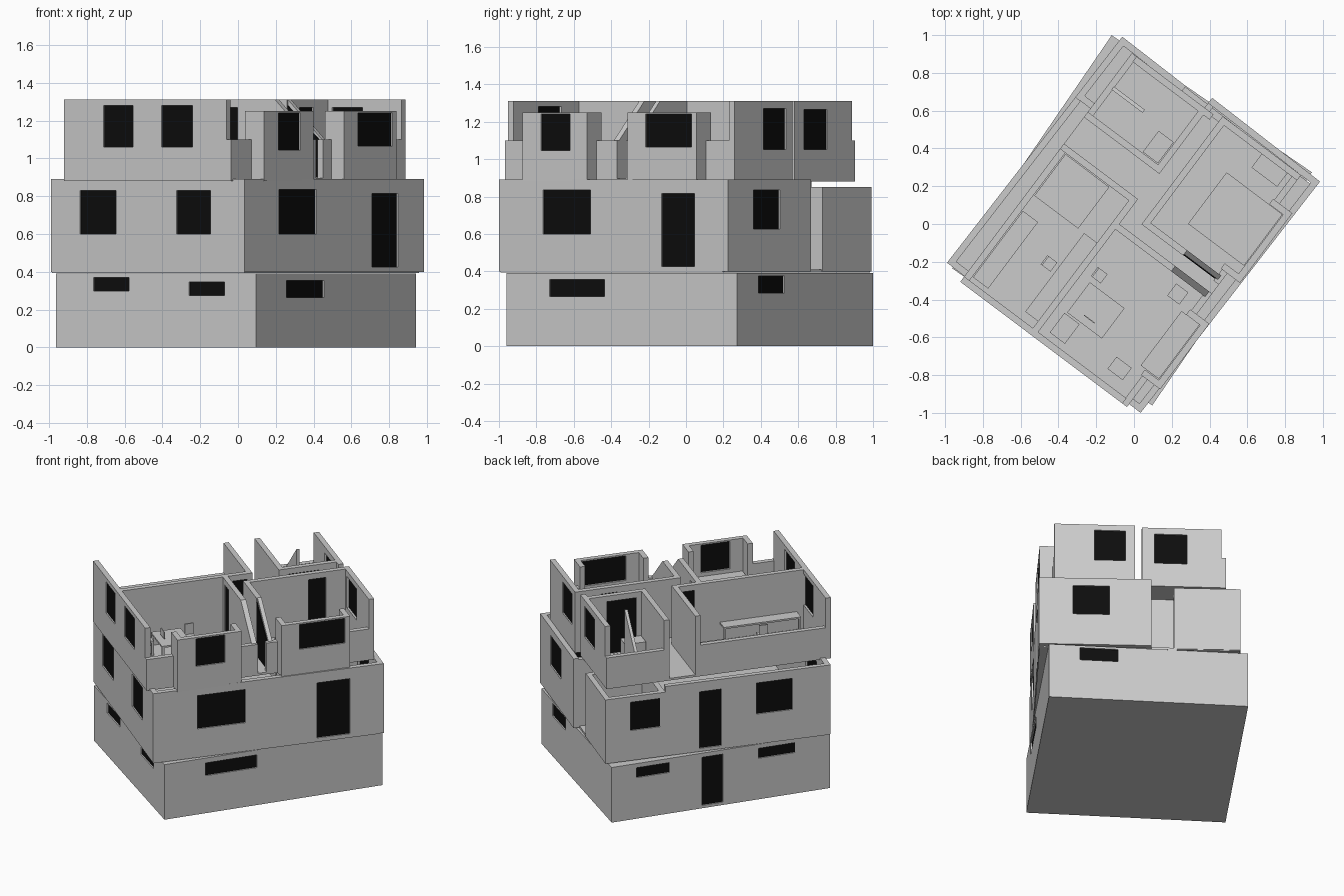
import bpy, bmesh, math
from mathutils import Matrix, Vector

if "Cube" in bpy.data.objects:
    bpy.data.objects.remove(bpy.data.objects["Cube"])

black = bpy.data.materials.new("dark_glass")
black.diffuse_color = (0.004, 0.004, 0.004, 1)
black.use_nodes = True
black.node_tree.nodes["Principled BSDF"].inputs["Base Color"].default_value = black.diffuse_color


def frame(x, y, deg):
    return Matrix.Translation((x, y, 0)) @ Matrix.Rotation(math.radians(deg), 4, 'Z')


def add(name, bm, mtx, mat=None):
    me = bpy.data.meshes.new(name)
    bmesh.ops.recalc_face_normals(bm, faces=bm.faces[:]) if mat != "wall" else None
    bm.to_mesh(me)
    bm.free()
    ob = bpy.data.objects.new(name, me)
    ob.matrix_world = mtx
    bpy.context.collection.objects.link(ob)
    if mat == black:
        me.materials.append(black)
    return ob


def box(name, F, x0, x1, y0, y1, z0, z1, mat=None):
    bm = bmesh.new()
    bmesh.ops.create_cube(bm, size=1)
    for v in bm.verts:
        v.co = (x0 if v.co.x < 0 else x1, y0 if v.co.y < 0 else y1, z0 if v.co.z < 0 else z1)
    return add(name, bm, F, mat)


def prism(name, F, pts, y0, y1, mat=None):
    """Extrude an x-z profile along local y."""
    bm = bmesh.new()
    a = [bm.verts.new((x, y0, z)) for x, z in pts]
    b = [bm.verts.new((x, y1, z)) for x, z in pts]
    bm.faces.new(a)
    bm.faces.new(b[::-1])
    for i in range(len(a)):
        j = (i + 1) % len(a)
        bm.faces.new((a[i], b[i], b[j], a[j]))
    return add(name, bm, F, mat)


def wall(name, F, p, q, z0, z1, holes=(), t=0.035):
    """Wall from p to q, thickness to the left; holes are (s0, s1, z0, z1) with a dark pane."""
    d = Vector(q) - Vector(p)
    M = F @ frame(p[0], p[1], math.degrees(math.atan2(d.y, d.x)))
    ss = sorted({0, d.length, *[h[0] for h in holes], *[h[1] for h in holes]})
    zs = sorted({z0, z1, *[h[2] for h in holes], *[h[3] for h in holes]})
    bm = bmesh.new()
    grid = [[bm.verts.new((s, 0, z)) for z in zs] for s in ss]
    for i in range(len(ss) - 1):
        for j in range(len(zs) - 1):
            cs, cz = (ss[i] + ss[i + 1]) / 2, (zs[j] + zs[j + 1]) / 2
            if not any(h[0] < cs < h[1] and h[2] < cz < h[3] for h in holes):
                bm.faces.new((grid[i][j], grid[i + 1][j], grid[i + 1][j + 1], grid[i][j + 1]))
    bmesh.ops.delete(bm, geom=[v for v in bm.verts if not v.link_faces], context='VERTS')
    ob = add(name, bm, M, "wall")
    m = ob.modifiers.new("thickness", 'SOLIDIFY')
    m.thickness, m.offset = t, -1
    for h in holes:
        box(name + "_pane", M, h[0], h[1], t * 0.25, t * 0.6, h[2], h[3], black)


# Basement
F = frame(-0.963, -0.235, -34.4)
W, D = 1.284, 1.496
wall("basement_front", F, (0, 0), (W, 0), 0, 0.39, [(.24, .47, .3, .37), (.852, 1.08, .275, .345)])
wall("basement_right", F, (W, 0), (W, D), 0, 0.39, [(.281, .635, .265, .355)])
wall("basement_back", F, (W, D), (0, D), 0, 0.39, [(.2, .446, .285, .375)])
wall("basement_left", F, (0, D), (0, 0), 0, 0.39,
     [(.17, .396, .29, .36), (.619, .762, .02, .36), (1.006, 1.258, .29, .36)])
box("basement_floor", F, 0, W, 0, D, 0, 0.012)
box("basement_ceiling", F, .01, W - .01, .01, D - .01, 0.375, 0.387)

# Middle storey, with a lower corner room and an open passage at the back
F = frame(-0.99, -0.205, -37.8)
W, D, DT = 1.297, 1.55, 1.514
wall("middle_front", F, (0, 0), (W, 0), .4, .89, [(.196, .437, .6, .83), (.842, 1.07, .6, .83)])
wall("middle_right", F, (W, 0), (W, D), .4, .89, [(.297, .62, .6, .835), (1.1, 1.323, .425, .815)])
wall("middle_back", F, (W, D), (.574, D), .4, .89, [(.22, .453, .625, .835)])
wall("passage_side", F, (.574, D), (.574, 1.1), .4, .88)
wall("corner_room_side", F, (.427, 1.1), (.427, DT), .4, .85)
wall("corner_room_back", F, (.427, DT), (0, DT), .4, .85)
wall("corner_room_left", F, (0, DT), (0, 1.11), .4, .85, [(.168, .39, .61, .81)])
wall("corner_room_front", F, (0, 1.11), (.427, 1.11), .4, .85)
wall("middle_left", F, (0, 1.11), (0, 0), .4, .89, [(.229, .377, .42, .82), (.612, .854, .61, .83)])
box("passage_end", F, .42, .58, 1.28, 1.31, .4, .88)
box("middle_floor", F, .005, W - .005, .005, DT - .005, .395, .41)

# Top storey outer walls
F = frame(-0.92, -0.306, -36.9)
W, D, DT, KX = 1.104, 1.535, 1.514, 1.188
Z0, ZK, ZD, ZT = .88, 1.1, 1.25, 1.31
box("top_floor", F, 0, W, 0, 1.5, Z0, .895)
wall("front_gable", F, (0, 0), (W - .03, 0), Z0, ZT, [(.26, .47, 1.06, 1.28), (.644, .85, 1.06, 1.28)])
wall("back_gable_right", F, (W, D), (.62, D), Z0, ZT, [(.258, .458, 1.05, 1.27)])
wall("back_gable_left", F, (.54, DT), (.03, DT), Z0, ZT, [(.082, .29, 1.05, 1.265)])
for y0, y1 in ((0, .2), (.6, .75), (.81, .9), (1.33, D)):
    wall("right_knee_wall", F, (W, y0), (W, y1), Z0, ZK)
wall("left_knee_wall_front", F, (0, .91), (0, 0), Z0, ZK)
wall("left_knee_wall_back", F, (0, DT), (0, 1.09), Z0, ZK)

# Dormers
for y0, y1, hole in ((.18, .614, (.125, .32, 1.045, 1.24)), (.884, 1.346, (.121, .433, 1.065, 1.24))):
    wall("dormer_front", F, (KX, y0), (KX, y1), Z0, ZD, [hole])
    wall("dormer_side_near", F, (KX - .127, y0), (KX, y0), Z0, ZD)
    wall("dormer_side_far", F, (KX, y1), (KX - .127, y1), Z0, ZD)
    box("dormer_floor", F, W - .04, KX, y0, y1, Z0, .895)

# Top storey partitions
dz = (.896, 1.27)
wall("partition_hall_a", F, (0, .88), (.49, .88), Z0, ZT)
wall("partition_hall_b", F, (0, 1.09), (.49, 1.09), Z0, ZT)
wall("partition_middle", F, (.49, 0), (.49, .91), Z0, ZT, [(.77, .885, *dz)])
wall("partition_near_room", F, (.49, .715), (.86, .715), Z0, ZT, [(.03, .12, *dz)])
wall("partition_corner_room", F, (.5, 1.09), (.5, DT), Z0, ZT, [(.07, .27, *dz)])
wall("passage_wall", F, (.62, .82), (.62, D), Z0, ZT, [(.43, .55, *dz)])
wall("partition_far_room", F, (.59, .82), (.86, .82), Z0, ZT)
# walls that follow the roof slope
slope = [(.86, Z0), (W - .02, Z0), (W - .02, ZK), (.86, ZT)]
prism("sloped_partition_near", F, slope, .715, .75)
prism("sloped_partition_far", F, slope, .828, .855)
prism("sloped_dark_panel", F, [(.86, .9), (1.09, .9), (1.09, 1.08), (.86, 1.28)], .822, .83, black)
prism("sloped_stub_wall", F, [(.03, Z0), (.235, Z0), (.235, ZT), (.03, ZK)], 1.295, 1.315)

# Furniture on the top storey
ZF = .895
box("double_bed", F, .78, 1.15, .97, 1.31, ZF, .97)
box("low_cabinet", F, .87, 1.04, 1.41, 1.5, ZF, 1.0)
box("single_bed", F, .04, .33, .6, .875, ZF, .96)
box("long_shelf", F, .04, .14, .06, .5, ZF, .96)
box("bath_cabinet", F, .36, .46, 1.13, 1.27, ZF, 1.0)
box("small_stool", F, .92, 1.0, .6, .68, ZF, .96)
box("side_box", F, .9, 1.0, .1, .18, ZF, .97)


def table(name, x0, x1, y0, y1, h):
    box(name + "_top", F, x0, x1, y0, y1, h - .012, h)
    for x in (x0, x1 - .015):
        for y in (y0, y1 - .015):
            box(name + "_leg", F, x, x + .015, y, y + .015, ZF, h - .012)


table("side_desk", .37, .49, .08, .6, 1.02)
table("writing_desk", .55, .78, .21, .41, 1.02)
table("dormer_desk", 1.03, 1.15, .22, .58, 1.02)
table("corner_desk", .54, .64, .07, .2, 1.0)
for x, y in ((.57, .47), (.32, .36)):
    table("chair_seat", x - .03, x + .03, y - .03, y + .03, .965)
    box("chair_back", F, x - .035, x - .025, y - .03, y + .03, .965, 1.04)
box("screen", F, .63, .7, .25, .255, 1.03, 1.08)
